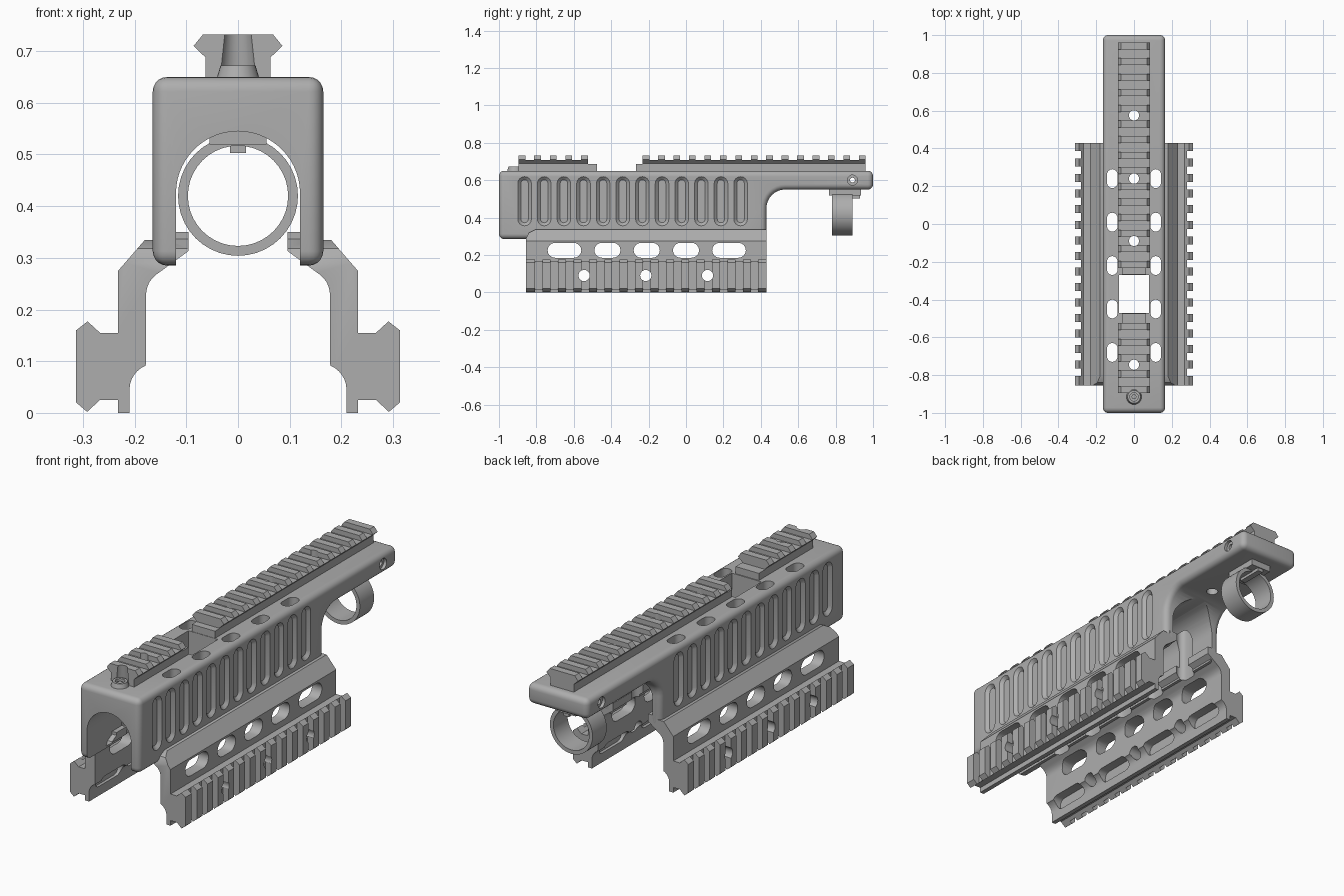
import bpy, bmesh, math
from mathutils import Matrix, Vector

if "Cube" in bpy.data.objects:
    bpy.data.objects.remove(bpy.data.objects["Cube"], do_unlink=True)

GREY = (0.42, 0.42, 0.42, 1)
mat = bpy.data.materials.new("metal grey")
mat.use_nodes = True
mat.diffuse_color = GREY
mat.node_tree.nodes["Principled BSDF"].inputs["Base Color"].default_value = GREY


def prism(name, pts, lo, hi, axis, end_pts=None):
    """Extrude a 2D outline along one axis; end_pts gives a tapered far end."""
    place = {'x': lambda p, d: (d, p[0], p[1]),
             'y': lambda p, d: (p[0], d, p[1]),
             'z': lambda p, d: (p[0], p[1], d)}[axis]
    bm = bmesh.new()
    a = [bm.verts.new(place(p, lo)) for p in pts]
    b = [bm.verts.new(place(p, hi)) for p in (end_pts or pts)]
    bm.faces.new(a)
    bm.faces.new(b)
    for i in range(len(a)):
        j = (i + 1) % len(a)
        bm.faces.new((a[i], a[j], b[j], b[i]))
    bmesh.ops.recalc_face_normals(bm, faces=bm.faces)
    me = bpy.data.meshes.new(name)
    bm.to_mesh(me)
    bm.free()
    me.materials.append(mat)
    ob = bpy.data.objects.new(name, me)
    bpy.context.collection.objects.link(ob)
    return ob


def arc(cx, cy, r, start, end, n=8):
    return [(cx + r * math.cos(math.radians(start + (end - start) * i / n)),
             cy + r * math.sin(math.radians(start + (end - start) * i / n)))
            for i in range(n + 1)]


def circle(cx, cy, r, n=24):
    return arc(cx, cy, r, 0, 360, n)[:-1]


def stadium(cx, cy, w, h):
    """Rounded slot outline, longer side along either direction."""
    r = min(w, h) / 2
    dx, dy = w / 2 - r, h / 2 - r
    if w > h:
        return arc(cx + dx, cy, r, -90, 90) + arc(cx - dx, cy, r, 90, 270)
    return arc(cx, cy + dy, r, 0, 180) + arc(cx, cy - dy, r, 180, 360)


def rect(x0, x1, y0, y1):
    return [(x0, y0), (x1, y0), (x1, y1), (x0, y1)]


def activate(ob):
    bpy.ops.object.select_all(action='DESELECT')
    ob.select_set(True)
    bpy.context.view_layer.objects.active = ob


def cut(ob, cutters):
    activate(ob)
    for c in cutters:
        m = ob.modifiers.new("cut", 'BOOLEAN')
        m.operation, m.solver, m.object = 'DIFFERENCE', 'EXACT', c
        bpy.ops.object.modifier_apply(modifier=m.name)
        bpy.data.objects.remove(c, do_unlink=True)


def smooth(ob):
    activate(ob)
    bpy.ops.object.shade_smooth_by_angle(angle=math.radians(30))


def mirror(ob):
    ob.modifiers.new("mirror", 'MIRROR').use_mirror_merge = False


# Main housing: side outline with a rear overhang and rounded edges
outline = ([(-1, .285), (.43, .285)] + arc(.53, .45, .1, 180, 90)
           + [(1, .55), (1, .65), (-1, .65)])
housing = prism("housing", outline, -.165, .165, 'x')
activate(housing)
bev = housing.modifiers.new("bevel", 'BEVEL')
bev.width, bev.segments, bev.limit_method = .028, 5, 'ANGLE'
bpy.ops.object.modifier_apply(modifier=bev.name)

# Arched tunnel, ejection window, rail screw holes and cross pin hole
SCREWS = (.575, .24, -.09, -.745)
cuts = [prism("bore", [(-.12, .2), (.12, .2)] + arc(0, .425, .12, 0, 180, 28), -1.1, .6, 'y'),
        prism("window", rect(-.08, .08, -.47, -.27), .4, .8, 'z'),
        prism("pin_hole", circle(.89, .6, .013), -.3, .3, 'x')]
cuts += [prism("screw_hole", circle(0, y, .027), .4, .8, 'z') for y in SCREWS]

# Vent slots along the top, fluted grooves along both sides
VENTS = [.24 - .23 * i for i in range(5)]
for s in (-1, 1):
    cuts += [prism("vent", stadium(s * .115, y, .056, .1), .2, .8, 'z') for y in VENTS]
    cuts.append(prism("countersink", circle(.89, .6, .027), s * .15, s * .2, 'x'))
    for i in range(12):
        y = -.863 + .105 * i
        cuts.append(prism("groove", stadium(y, .487, .04, .23), s * .15, s * .17, 'x',
                          stadium(y, .487, .084, .274)))
cut(housing, cuts)
smooth(housing)


# Top rails: dovetail bar on a narrower neck, with cross slots
def top_rail(name, y0, y1, neck0, neck1, first, teeth, pitch):
    half = [(.063, .64), (.063, .688), (.086, .71), (.068, .732)]
    profile = half + [(-x, z) for x, z in reversed(half)]
    rail = prism(name, profile, y0, y1, 'y')
    slots = [prism("slot", rect(y + .018, y + pitch - .018, .708, .8), -.2, .2, 'x')
             for y in (first + pitch * i for i in range(teeth - 1))]
    slots += [prism("hole", circle(0, y, .027), .5, .8, 'z') for y in SCREWS if y0 < y < y1]
    neck = prism(name + "_foot", rect(neck0, neck1, .64, .685), -.063, .063, 'x')
    if y0 < -.5:
        slots.append(prism("scoop", circle(0, -.905, .037), .64, .75, 'z', circle(0, -.905, .026)))
    cut(rail, slots)
    smooth(rail)


top_rail("front_top_rail", -.895, -.525, -.53, -.475, -.877, 5, .0835)
top_rail("rear_top_rail", -.232, .96, -.268, -.228, -.214, 15, .0826)

# Front rail screw, seated in a raised collar
collar = prism("screw_collar", circle(0, -.915, .042), .645, .672, 'z', circle(0, -.915, .034))
cut(collar, [prism("socket", circle(0, -.915, .022), .655, .7, 'z')])
smooth(collar)
screw = prism("front_screw", circle(0, -.915, .013, 12), .64, .664, 'z')

# Lower side rails: bracket with lip, leg and dovetail, made once and mirrored
bracket = ([(.096, .35), (.14, .35), (.14, .335), (.18, .335), (.232, .275), (.232, .155),
            (.267, .155), (.291, .177), (.313, .16), (.313, .02), (.292, .002),
            (.267, .025), (.232, .025), (.232, 0), (.21, 0)]
           + arc(.16, .045, .05, 0, 68, 6) + [(.178, .1)]
           + arc(.128, .228, .05, 0, 60, 6) + [(.096, .313)])
side = prism("lower_side_rails", bracket, -.855, .43, 'y')
cuts = [prism("vent", stadium(.115, y, .056, .1), .2, .5, 'z') for y in VENTS]
cuts.append(prism("corner", [(-.9, .28), (-.855, .29), (-.84, .318), (-.805, .336),
                             (-.805, .4), (-.9, .4)], .05, .3, 'x'))
cuts += [prism("window", stadium(y, .225, w, .08), .14, .26, 'x')
         for y, w in ((-.65, .18), (-.42, .14), (-.21, .14), (0, .14), (.23, .18))]
cuts += [prism("hole", circle(y, .09, .03), .1, .4, 'x') for y in (-.545, -.215, .115)]
cuts += [prism("pocket", stadium(y, .075, .2, .06), .1, .225, 'x') for y in (-.71, -.38, -.05, .28)]
cuts += [prism("slot", rect(y + .021, y + .061, -.1, .25), .281, .4, 'x')
         for y in (-.827 + .0823 * i for i in range(15))]
cut(side, cuts)
smooth(side)
mirror(side)

# Rear clamp ring hanging below the overhang
ring = prism("clamp_ring", circle(0, .42, .116, 40), .78, .89, 'y')
cut(ring, [prism("ring_bore", circle(0, .42, .097, 40), .7, 1, 'y')])
smooth(ring)
prism("clamp_mount", rect(.765, .935, .519, .56), -.055, .055, 'x')
prism("clamp_key", rect(-.015, .015, .503, .53), .8, .93, 'y')
